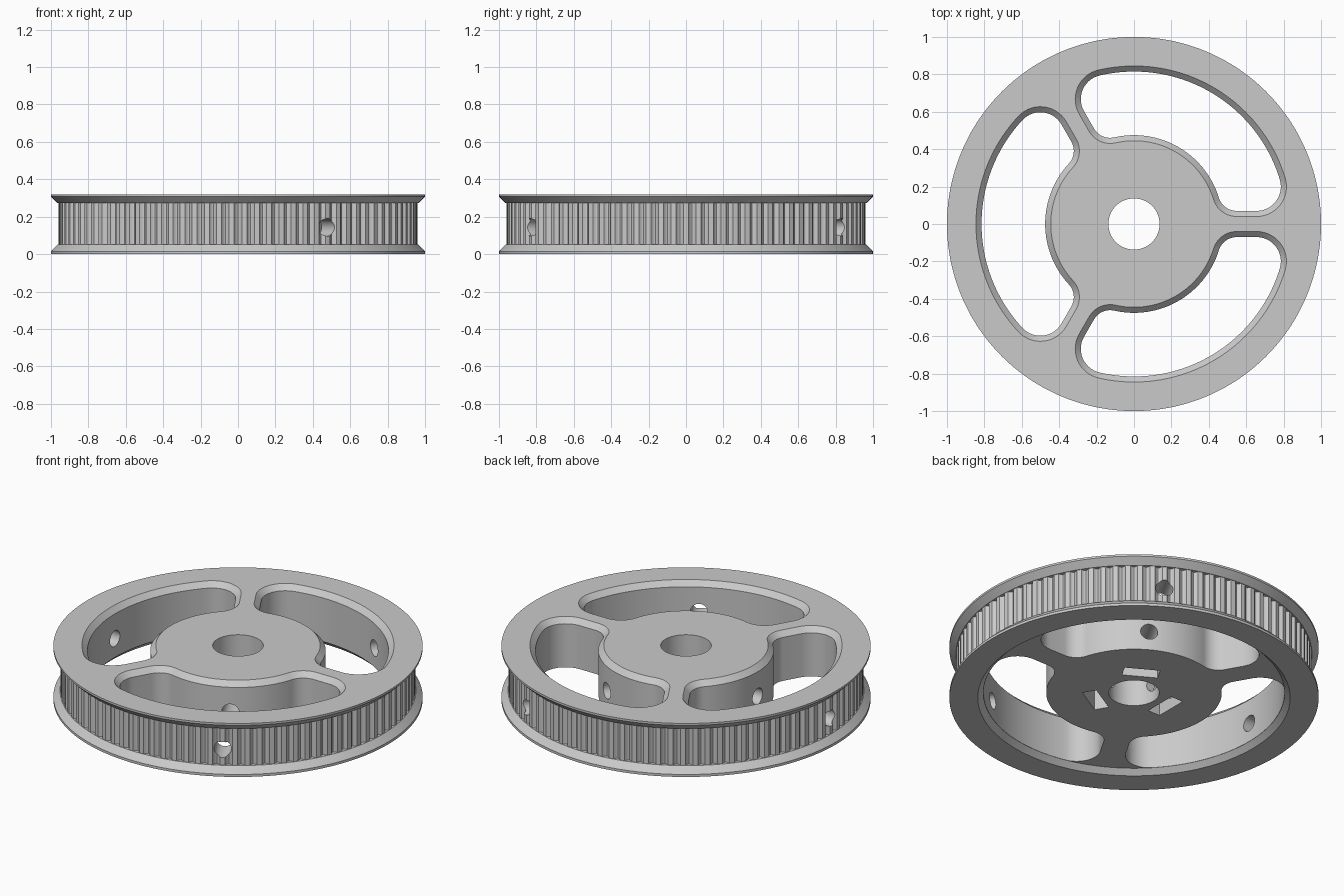
import bpy, bmesh
from math import sin, cos, asin, pi, radians
from mathutils import Matrix, Vector

HEIGHT = 0.32
TEETH = 90
SPOKES = 3

if "Cube" in bpy.data.objects:
    bpy.data.objects.remove(bpy.data.objects["Cube"])

grey = bpy.data.materials.new("plain grey")
grey.use_nodes = True
grey.diffuse_color = (0.59, 0.59, 0.59, 1)
shader = grey.node_tree.nodes["Principled BSDF"]
shader.inputs["Base Color"].default_value = grey.diffuse_color
shader.inputs["Roughness"].default_value = 0.6


def polar(r, a):
    return Vector((r * cos(a), r * sin(a)))


def arc(centre, r, start, end, steps):
    return [centre + polar(r, start + (end - start) * i / steps) for i in range(steps + 1)]


def loft(bm, sections):
    """Closed solid through (outline, z) sections with matching point counts."""
    rings = [[bm.verts.new((p.x, p.y, z)) for p in outline] for outline, z in sections]
    n = len(rings[0])
    for low, high in zip(rings, rings[1:]):
        for i in range(n):
            j = (i + 1) % n
            bm.faces.new((low[i], low[j], high[j], high[i]))
    bm.faces.new(rings[0][::-1])
    bm.faces.new(rings[-1])


def finish(bm, name):
    bmesh.ops.recalc_face_normals(bm, faces=bm.faces)
    mesh = bpy.data.meshes.new(name)
    bm.to_mesh(mesh)
    bm.free()
    mesh.materials.append(grey)
    ob = bpy.data.objects.new(name, mesh)
    bpy.context.collection.objects.link(ob)
    return ob


# Belt track with shallow rounded grooves between two bevelled flanges
track = []
angles = []
for tooth in range(TEETH):
    for k in range(7):
        t = k / 6
        a = (tooth + 0.2 + 0.6 * t) * 2 * pi / TEETH
        angles.append(a)
        track.append(polar(0.961 - 0.018 * sin(pi * t), a))


def circle(r):
    return [polar(r, a) for a in angles]


bm = bmesh.new()
loft(bm, [(circle(1), 0), (circle(1), 0.015), (circle(0.964), 0.051),
          (track, 0.051), (track, 0.272),
          (circle(0.964), 0.272), (circle(1), 0.308), (circle(1), HEIGHT)])
pulley = finish(bm, "pulley_wheel")


# Rounded openings between the spokes, widened by d for the upper chamfer
def window(d, turn):
    half = pi / SPOKES
    a_out, a_in = asin(0.2 / 0.685), asin(0.17 / 0.575)
    origin = Vector((0, 0))
    side = (arc(origin, 0.815 + d, half, a_out, 32)
            + arc(polar(0.685, a_out), 0.13 + d, a_out, -pi / 2, 14)[1:]
            + arc(polar(0.575, a_in), 0.1 + d, -pi / 2, a_in - pi, 12)
            + arc(origin, 0.475 - d, a_in, half, 24)[1:])
    flip = Matrix(((cos(2 * half), sin(2 * half)), (sin(2 * half), -cos(2 * half))))
    outline = side + [flip @ p for p in side[-2:0:-1]]
    return [Matrix.Rotation(turn, 2) @ p for p in outline]


turns = [2 * pi * i / SPOKES for i in range(SPOKES)]
bm = bmesh.new()
for t in turns:
    loft(bm, [(window(d, t), z) for d, z in
              ((0, -0.02), (0, HEIGHT - 0.03), (0.05, HEIGHT + 0.02))])
cutters = [finish(bm, "window_cutter")]

# Shallow tapered recess under the hub and spokes
bm = bmesh.new()
bmesh.ops.create_cone(bm, cap_ends=True, segments=192, radius1=0.866, radius2=0.816,
                      depth=0.05, matrix=Matrix.Translation((0, 0, 0.005)))
cutters.append(finish(bm, "recess_cutter"))

# Centre bore
bm = bmesh.new()
bmesh.ops.create_cone(bm, cap_ends=True, segments=64, radius1=0.137, radius2=0.137,
                      depth=1, matrix=Matrix.Translation((0, 0, HEIGHT / 2)))
cutters.append(finish(bm, "bore_cutter"))

# Nut pockets open to the underside
bm = bmesh.new()
for t in turns:
    place = (Matrix.Rotation(t + pi / SPOKES, 4, 'Z') @ Matrix.Translation((0.222, 0, 0.08))
             @ Matrix.Diagonal((0.08, 0.195, 0.28, 1)))
    bmesh.ops.create_cube(bm, size=1, matrix=place)
cutters.append(finish(bm, "pocket_cutter"))

# Radial screw holes through rim and hub
bm = bmesh.new()
for t in turns:
    place = (Matrix.Rotation(t + pi / SPOKES, 4, 'Z') @ Matrix.Translation((0.6, 0, 0.143))
             @ Matrix.Rotation(pi / 2, 4, 'Y'))
    bmesh.ops.create_cone(bm, cap_ends=True, segments=28, radius1=0.047, radius2=0.047,
                          depth=1, matrix=place)
cutters.append(finish(bm, "screw_hole_cutter"))

bpy.ops.object.select_all(action='DESELECT')
pulley.select_set(True)
bpy.context.view_layer.objects.active = pulley
for cutter in cutters:
    cut = pulley.modifiers.new(cutter.name, 'BOOLEAN')
    cut.operation = 'DIFFERENCE'
    cut.solver = 'EXACT'
    cut.object = cutter
    cutter.hide_render = True
    bpy.ops.object.modifier_apply(modifier=cut.name)
    bpy.data.objects.remove(cutter)

bpy.ops.object.shade_smooth_by_angle(angle=radians(32))
